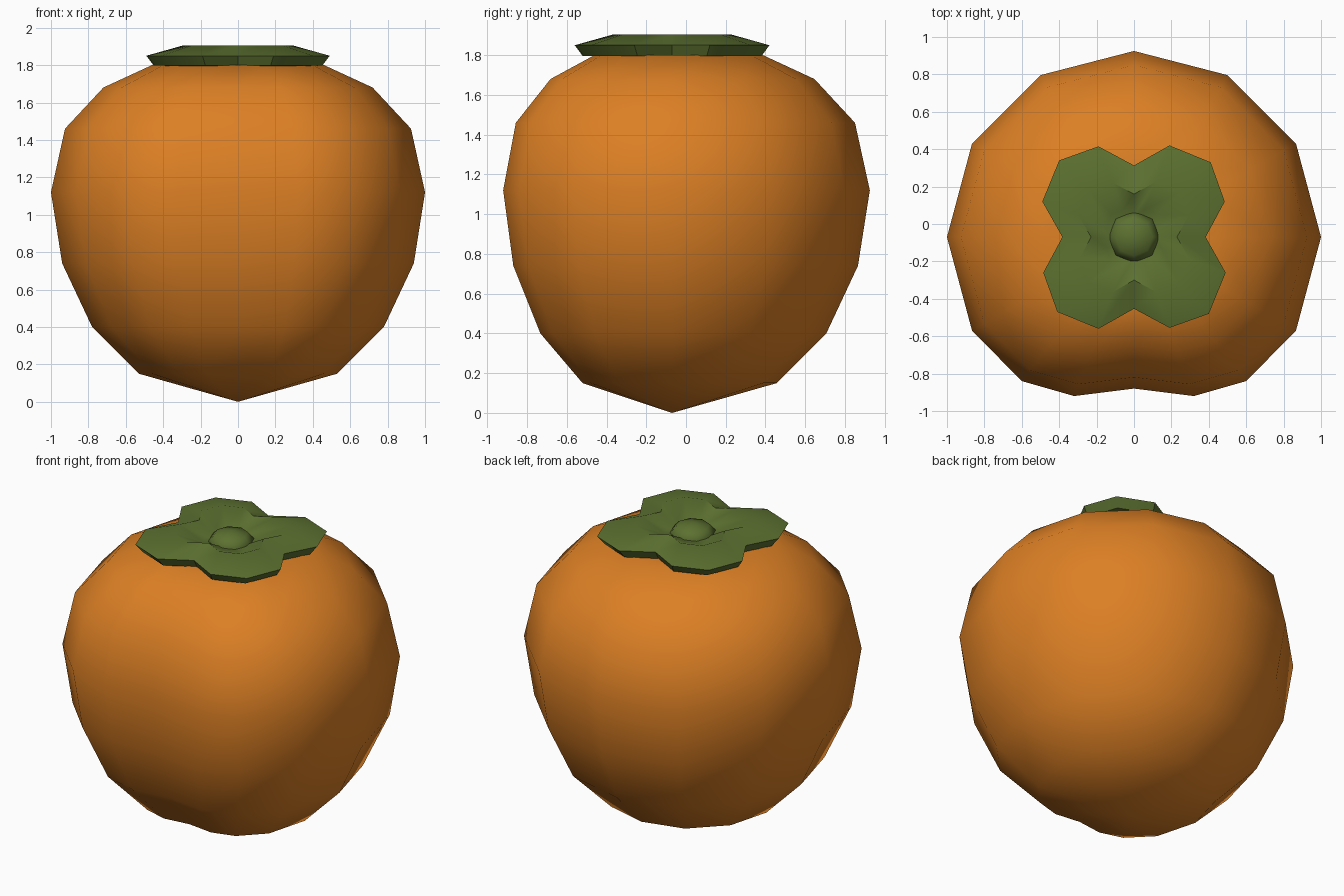
import bpy, bmesh, math

if "Cube" in bpy.data.objects:
    bpy.data.objects.remove(bpy.data.objects["Cube"])

CY = -0.07  # fruit axis in y


def material(name, rgb):
    m = bpy.data.materials.new(name)
    m.diffuse_color = (*rgb, 1)
    m.use_nodes = True
    m.node_tree.nodes["Principled BSDF"].inputs["Base Color"].default_value = m.diffuse_color
    return m


def loft(name, rings, mat, bottom, top, smooth_angle=None):
    """Skin stacked rings of points and close both ends with a pole."""
    bm = bmesh.new()
    loops = [[bm.verts.new(p) for p in r] for r in rings]
    n = len(loops[0])
    lo, hi = (bm.verts.new((0, CY, z)) for z in (bottom, top))
    for i in range(n):
        j = (i + 1) % n
        bm.faces.new((lo, loops[0][j], loops[0][i]))
        bm.faces.new((hi, loops[-1][i], loops[-1][j]))
        for a, b in zip(loops, loops[1:]):
            bm.faces.new((a[i], a[j], b[j], b[i]))
    bmesh.ops.recalc_face_normals(bm, faces=bm.faces)
    me = bpy.data.meshes.new(name)
    bm.to_mesh(me)
    bm.free()
    ob = bpy.data.objects.new(name, me)
    bpy.context.collection.objects.link(ob)
    me.materials.append(mat)
    me.shade_smooth()
    if smooth_angle:
        bpy.ops.object.select_all(action='DESELECT')
        ob.select_set(True)
        bpy.context.view_layer.objects.active = ob
        bpy.ops.object.shade_smooth_by_angle(angle=math.radians(smooth_angle))
    return ob


def ring(outline, scale, z):
    return [(x * scale, CY + y * scale, z) for x, y in outline]


orange = material("orange skin", (0.72, 0.215, 0.018))
green = material("leaf green", (0.108, 0.165, 0.03))

# Fruit: twelve-sided round with a two-lobed crease at the front
right = [(0.32, -0.85), (0.6, -0.77), (0.866, -0.5), (1, 0), (0.866, 0.5), (0.5, 0.866)]
outline = [(0, -0.81)] + right + [(0, 0.995)] + [(-x, y) for x, y in reversed(right)]
profile = [(0.53, 0.15), (0.78, 0.40), (0.94, 0.74), (1.0, 1.12),
           (0.925, 1.46), (0.72, 1.68), (0.46, 1.80), (0.2, 1.77)]
loft("fruit_body", [ring(outline, r, z) for r, z in profile], orange, 0, 1.75)

# Calyx: four blunt leaves with notches between them
leaf = [(0.383, 0), (0.485, 0.19), (0.41, 0.40), (0.19, 0.49)]
calyx = []
for k in range(4):
    c, s = math.cos(k * math.pi / 2), math.sin(k * math.pi / 2)
    calyx += [(x * c - y * s, x * s + y * c) for x, y in leaf]
layers = [(0.92, 1.797), (1.0, 1.85), (0.6, 1.905), (0.3, 1.84)]
loft("calyx", [ring(calyx, r, z) for r, z in layers], green, 1.79, 1.83, 40)

# Stem stub: low eight-sided dome
octagon = [(math.cos(k * math.pi / 4), math.sin(k * math.pi / 4)) for k in range(8)]
loft("stem_stub", [ring(octagon, r, z) for r, z in
                   [(0.13, 1.80), (0.14, 1.835), (0.10, 1.88)]], green, 1.80, 1.90)
